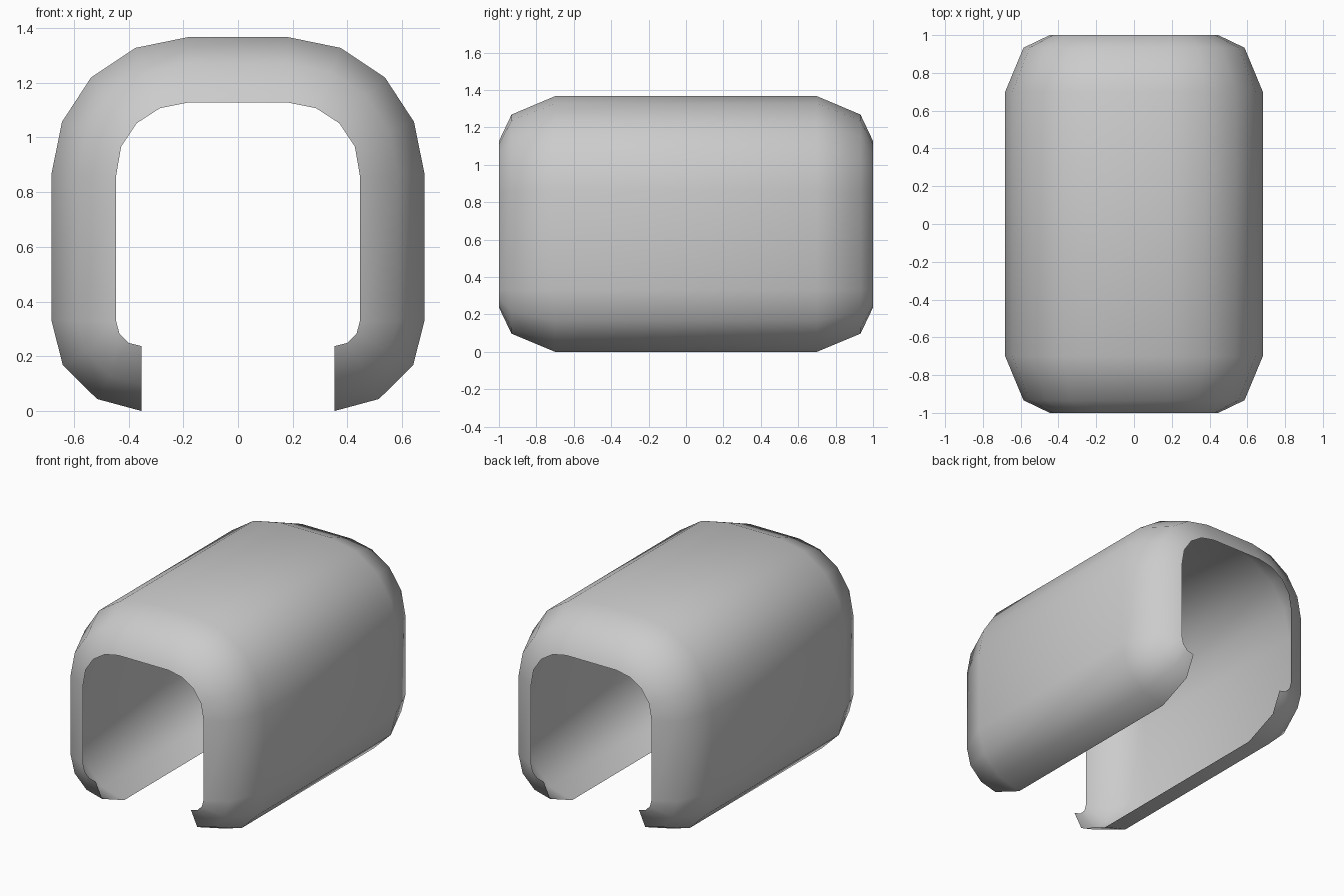
import bpy
import bmesh

if "Cube" in bpy.data.objects:
    bpy.data.objects.remove(bpy.data.objects["Cube"])

# Right half of the cover's cross-section: full size, and at the end openings
OUTER = [(0.352, 0.003), (0.515, 0.047), (0.64, 0.17), (0.682, 0.335), (0.682, 0.868),
         (0.643, 1.06), (0.537, 1.222), (0.375, 1.33), (0.18, 1.37)]
INNER = [(0.352, 0.24), (0.40, 0.252), (0.433, 0.285), (0.445, 0.33), (0.446, 0.86),
         (0.427, 0.97), (0.37, 1.055), (0.285, 1.11), (0.185, 1.13)]

# Stations along the length: y position and how far the section shrinks inward
STATIONS = [(-1.0, 1.0), (-0.933, 0.41), (-0.70, 0.0),
            (0.70, 0.0), (0.933, 0.41), (1.0, 1.0)]


def section(t):
    half = [(a + (c - a) * t, b + (d - b) * t) for (a, b), (c, d) in zip(OUTER, INNER)]
    return half + [(-x, z) for x, z in reversed(half)]


# Open shell: thin arched wall with rounded ends, open below and at both ends
bm = bmesh.new()
rings = [[bm.verts.new((x, y, z)) for x, z in section(t)] for y, t in STATIONS]
for r0, r1 in zip(rings, rings[1:]):
    for i in range(len(r0) - 1):
        bm.faces.new((r0[i], r1[i], r1[i + 1], r0[i + 1]))

# Drop to the ground and point the surface outward
low = min(v.co.z for v in bm.verts)
for v in bm.verts:
    v.co.z -= low
bm.normal_update()
top = max(bm.faces, key=lambda f: f.calc_center_median().z)
if top.normal.z < 0:
    bmesh.ops.reverse_faces(bm, faces=bm.faces[:])
for f in bm.faces:
    f.smooth = True

mesh = bpy.data.meshes.new("arched_cover")
bm.to_mesh(mesh)
bm.free()
cover = bpy.data.objects.new("arched_cover", mesh)
bpy.context.collection.objects.link(cover)
